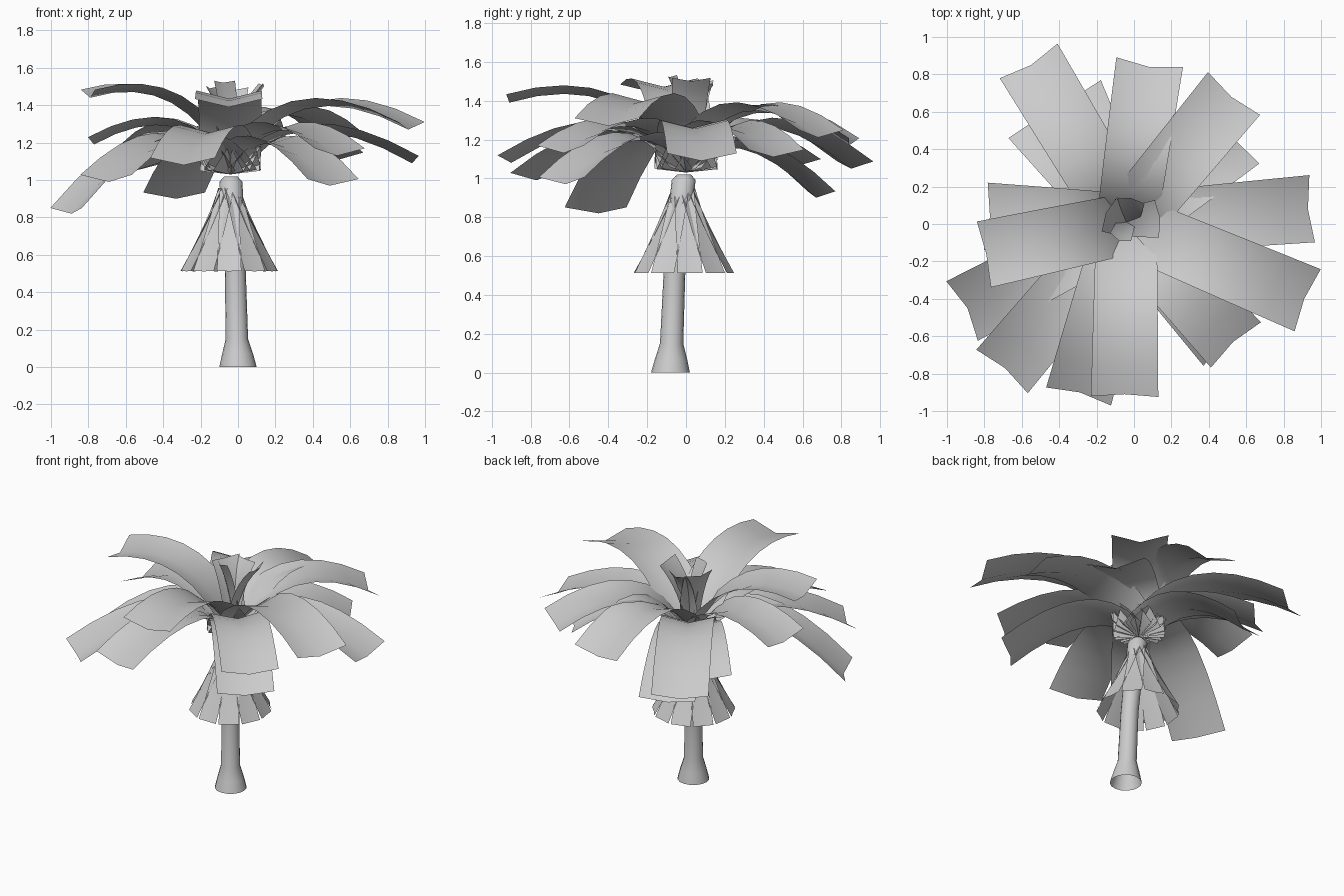
import bpy, bmesh, math
from mathutils import Vector

if "Cube" in bpy.data.objects:
    bpy.data.objects.remove(bpy.data.objects["Cube"])

CROWN = Vector((-0.04, 0.0, 0.0))


def finish(name, bm):
    mesh = bpy.data.meshes.new(name)
    bm.to_mesh(mesh)
    bm.free()
    for p in mesh.polygons:
        p.use_smooth = True
    obj = bpy.data.objects.new(name, mesh)
    bpy.context.collection.objects.link(obj)
    return obj


def add_strip(bm, p0, p1, p2, w0, w1, fold, n=8):
    """Folded leaf card following a quadratic curve, widening from w0 to w1."""
    flat = Vector((p2.x - p0.x, p2.y - p0.y, 0)).normalized()
    side = Vector((-flat.y, flat.x, 0))
    prev = None
    for i in range(n + 1):
        t = i / n
        p = p0 * (1 - t) ** 2 + p1 * 2 * t * (1 - t) + p2 * t * t
        tan = ((p1 - p0) * (1 - t) + (p2 - p1) * t).normalized()
        up = tan.cross(side)
        w = (w0 + (w1 - w0) * t) / 2
        lift = up * fold * w / (w1 / 2)
        row = [bm.verts.new(v) for v in (p - side * w + lift, p, p + side * w + lift)]
        if prev:
            for a in range(2):
                bm.faces.new((prev[a], prev[a + 1], row[a + 1], row[a]))
        prev = row


# Trunk: leaning, flared at the foot
bm = bmesh.new()
rings = []
for z, r, x, y in [(0, .10, 0, -.08), (.07, .083, -.002, -.077), (.15, .06, -.006, -.074),
                   (.50, .056, -.014, -.06), (.80, .058, -.027, -.035),
                   (.99, .062, -.038, -.012), (1.02, .035, -.038, -.01)]:
    rings.append([bm.verts.new((x + r * math.cos(a * math.tau / 16),
                                y + r * math.sin(a * math.tau / 16), z)) for a in range(16)])
for lo, hi in zip(rings, rings[1:]):
    for i in range(16):
        j = (i + 1) % 16
        bm.faces.new((lo[i], lo[j], hi[j], hi[i]))
bm.faces.new(rings[-1])
finish("trunk", bm)

# Skirt of dead leaves hanging round the trunk
bm = bmesh.new()
for k in range(11):
    a = (k + 0.25) * math.tau / 11
    pts = [Vector((-.047 + r * math.cos(a), -.015 + r * math.sin(a), z))
           for r, z in [(.03, .955), (.115, .75), (.25, .512)]]
    add_strip(bm, *pts, .10, .13, .004, 4)
finish("dead_leaf_skirt", bm)

# Large fronds crossing at the crown: tip x, y, z, and arch control height
fronds = [
    (-.55, .85, 1.05, 1.50), (-.52, .56, 1.06, 1.34), (-.33, .67, .90, 1.34),
    (-.89, -.45, .82, 1.50), (-.69, -.77, .99, 1.41), (-.29, -.90, 1.08, 1.45),
    (-.05, -.91, 1.39, 1.57), (.53, -.63, 1.13, 1.45), (.49, -.62, .97, 1.39),
    (.91, -.40, 1.27, 1.61), (.93, .08, 1.09, 1.46), (.52, .68, 1.21, 1.56),
    (.54, .45, 1.11, 1.44), (.08, .84, 1.17, 1.57), (-.79, -.16, 1.44, 1.59),
    (-.77, .04, 1.19, 1.46),
]
bm = bmesh.new()
for x, y, z, arch in fronds:
    tip = Vector((x, y, z))
    base = CROWN + Vector((0, 0, 1.03))
    ctrl = base.lerp(tip, 0.34)
    ctrl.z = arch
    add_strip(bm, base, ctrl, tip, .32, .36, .045)
finish("large_fronds", bm)

# Young upright leaves in the heart: tip x, y, z, width
young = [(.14, .03, 1.50, .20), (-.08, -.09, 1.52, .12), (-.15, .06, 1.49, .20),
         (-.02, .14, 1.48, .16)]
bm = bmesh.new()
for x, y, z, w in young:
    tip = Vector((x, y, z))
    base = CROWN + Vector((0, .01, 1.08))
    ctrl = base.lerp(tip, 0.25)
    ctrl.z = 1.36
    add_strip(bm, base, ctrl, tip, w * .7, w, .025, 6)
finish("young_leaves", bm)
